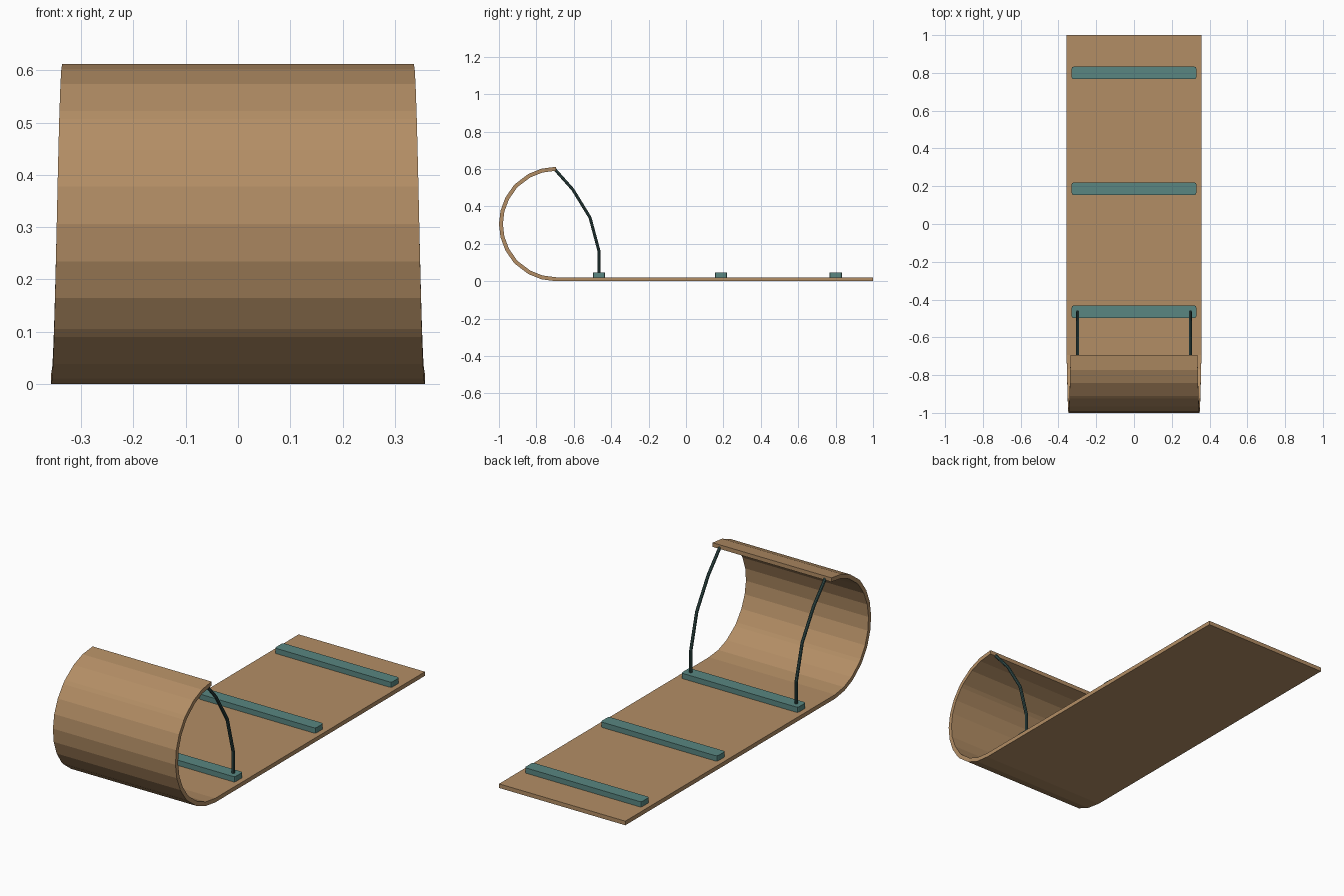
import bpy, bmesh, math
from mathutils import Vector

if "Cube" in bpy.data.objects:
    bpy.data.objects.remove(bpy.data.objects["Cube"])


def material(name, rgb):
    m = bpy.data.materials.new(name)
    m.diffuse_color = (*rgb, 1)
    m.use_nodes = True
    m.node_tree.nodes["Principled BSDF"].inputs["Base Color"].default_value = m.diffuse_color
    return m


wood = material("wood", (0.45, 0.27, 0.13))
teal = material("teal", (0.10, 0.24, 0.22))
cord = material("cord", (0.035, 0.08, 0.075))


def add_object(name, bm, mat):
    bmesh.ops.recalc_face_normals(bm, faces=bm.faces)
    me = bpy.data.meshes.new(name)
    bm.to_mesh(me)
    bm.free()
    me.materials.append(mat)
    ob = bpy.data.objects.new(name, me)
    bpy.context.collection.objects.link(ob)
    return ob


def loft(bm, rings):
    """Skin a list of equal-length point rings and cap both ends."""
    rows = [[bm.verts.new(p) for p in r] for r in rings]
    n = len(rows[0])
    for a, b in zip(rows, rows[1:]):
        for i in range(n):
            j = (i + 1) % n
            bm.faces.new((a[i], a[j], b[j], b[i]))
    bm.faces.new(rows[0])
    bm.faces.new(rows[-1])


# Sled board: flat plank that rolls up into a tapering curl at the front
R, T, CY = 0.306, 0.021, -0.694
half = [0, 15, 29, 45, 49, 62.5, 76.5]
angles = half + [90] + [180 - a for a in reversed(half)]


def section(outer, inner, w):
    return [(-w, *outer), (w, *outer), (w, *inner), (-w, *inner)]


rings = [section((1.0, 0), (1.0, T), 0.357)]
for deg in angles:
    a = math.radians(deg)
    pts = [(CY - r * math.sin(a), R - r * math.cos(a)) for r in (R, R - T)]
    rings.append(section(*pts, 0.357 - 0.021 * deg / 180))
bm = bmesh.new()
loft(bm, rings)
add_object("curled_board", bm, wood)

# Cross slats with rounded corners
for i, y in enumerate((-0.465, 0.187, 0.80)):
    bm = bmesh.new()
    bmesh.ops.create_cube(bm, size=1)
    for v in bm.verts:
        v.co = Vector((v.co.x * 0.66, v.co.y * 0.066 + y, v.co.z * 0.028 + 0.034))
    upright = [e for e in bm.edges
               if abs(e.verts[0].co.z - e.verts[1].co.z) > 0.01]
    bmesh.ops.bevel(bm, geom=upright, offset=0.01, segments=2,
                    profile=0.5, affect='EDGES')
    add_object(f"cross_slat_{i + 1}", bm, teal)

# Ropes holding the curl down to the front slat
path = [Vector((0, y, z)) for y, z in
        ((-0.465, 0.04), (-0.465, 0.16), (-0.513, 0.34), (-0.605, 0.49), (-0.70, 0.597))]
for side, x in (("left", -0.298), ("right", 0.298)):
    rings = []
    for i, p in enumerate(path):
        t = (path[min(i + 1, len(path) - 1)] - path[max(i - 1, 0)]).normalized()
        across = Vector((1, 0, 0))
        up = t.cross(across)
        rings.append([p + Vector((x, 0, 0)) + 0.008 * (
            math.cos(k * math.pi / 4) * across + math.sin(k * math.pi / 4) * up)
            for k in range(8)])
    bm = bmesh.new()
    loft(bm, rings)
    add_object(f"{side}_rope", bm, cord)
